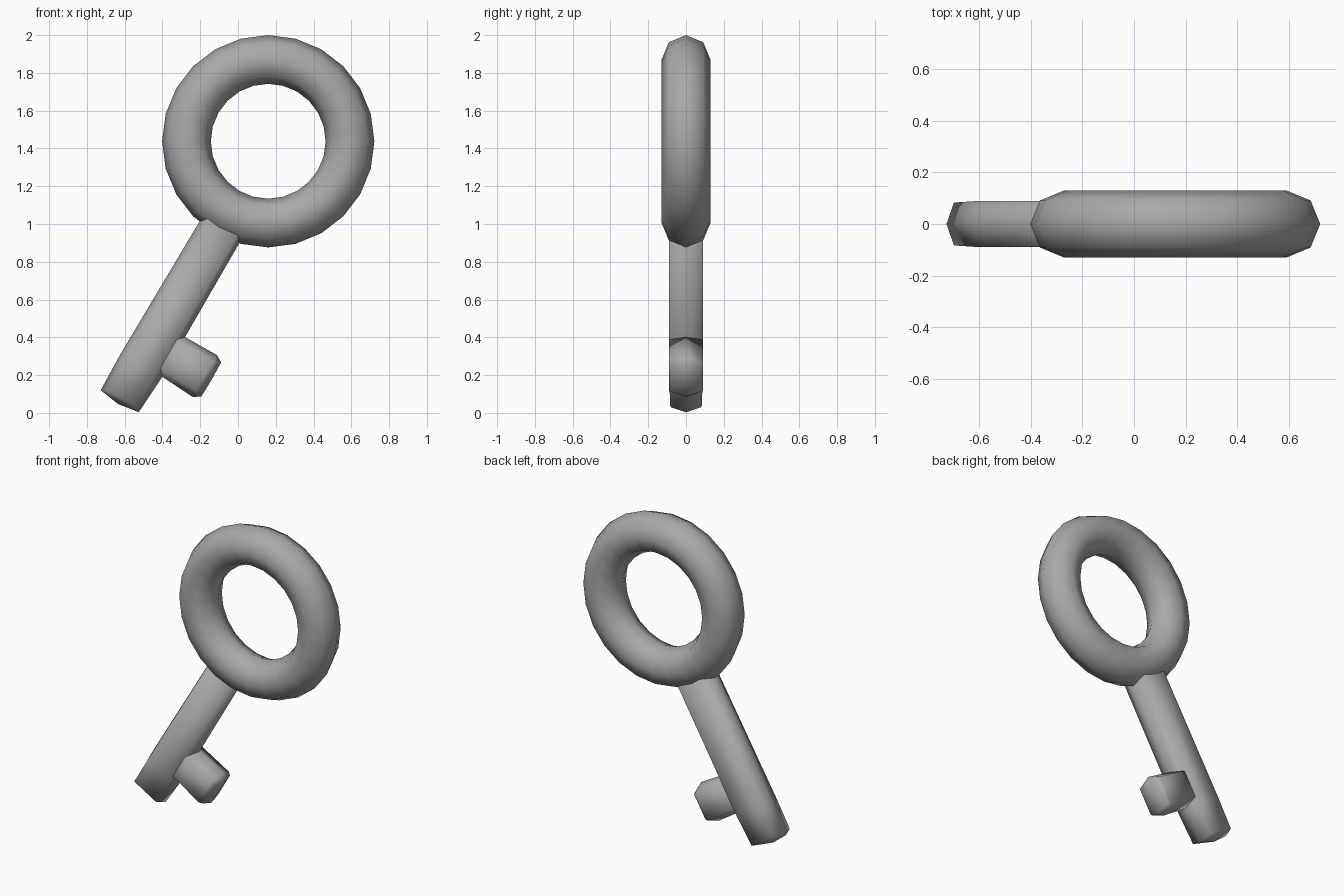
import bpy, bmesh, math
from mathutils import Vector

if "Cube" in bpy.data.objects:
    bpy.data.objects.remove(bpy.data.objects["Cube"])

CENTRE = Vector((0.16, 0, 1.438))                # middle of the ring
S, C = math.sin(math.radians(30)), math.cos(math.radians(30))
ALONG = Vector((-S, 0, -C))                      # down the shaft
ACROSS = Vector((C, 0, -S))                      # toward the tooth
DEPTH = Vector((0, 1, 0))

grey = bpy.data.materials.new("grey")
grey.diffuse_color = (0.4, 0.4, 0.4, 1)
grey.use_nodes = True
grey.node_tree.nodes["Principled BSDF"].inputs["Base Color"].default_value = grey.diffuse_color


def hex_loft(name, axis, side, rings, tip):
    """Loft six-sided sections: (corner position, ridge position, low, high, half depth, flat share)."""
    bm = bmesh.new()
    loops = []
    for pos, ridge, lo, hi, y, flat in rings:
        mid, f = (lo + hi) / 2, (hi - lo) / 2 * flat
        pts = [(ridge, lo, 0), (pos, mid - f, y), (pos, mid + f, y),
               (ridge, hi, 0), (pos, mid + f, -y), (pos, mid - f, -y)]
        loops.append([bm.verts.new(CENTRE + axis * a + side * b + DEPTH * c)
                      for a, b, c in pts])
    for a, b in zip(loops, loops[1:]):
        for i in range(6):
            j = (i + 1) % 6
            bm.faces.new((a[i], a[j], b[j], b[i]))
    # flat hidden start, slightly domed free end
    bm.faces.new(loops[0])
    top = bm.verts.new(CENTRE + axis * tip + side * mid)
    for i in range(6):
        bm.faces.new((loops[-1][i], loops[-1][(i + 1) % 6], top))
    bmesh.ops.recalc_face_normals(bm, faces=bm.faces)
    for f in bm.faces:
        f.smooth = True
    mesh = bpy.data.meshes.new(name)
    bm.to_mesh(mesh)
    bm.free()
    mesh.materials.append(grey)
    ob = bpy.data.objects.new(name, mesh)
    bpy.context.collection.objects.link(ob)
    return ob


# Ring handle
bpy.ops.mesh.primitive_torus_add(major_segments=24, minor_segments=8,
                                 major_radius=0.433, minor_radius=0.129,
                                 location=CENTRE, rotation=(math.pi / 2, 0, 0))
ring = bpy.context.object
ring.name = "ring_handle"
ring.data.materials.append(grey)
bpy.ops.object.shade_smooth()

# Shaft
hex_loft("shaft", ALONG, ACROSS, [
    (0.48, 0.50, -0.102, 0.137, 0.09, 0.75),
    (1.37, 1.37, -0.114, 0.137, 0.09, 0.75),
    (1.567, 1.585, -0.109, 0.123, 0.083, 0.8)], 1.602)

# Tooth
hex_loft("tooth", ACROSS, ALONG, [
    (0.105, 0.105, 1.118, 1.358, 0.09, 0.72),
    (0.33, 0.33, 1.116, 1.372, 0.09, 0.72),
    (0.352, 0.369, 1.138, 1.348, 0.081, 0.8)], 0.372)
